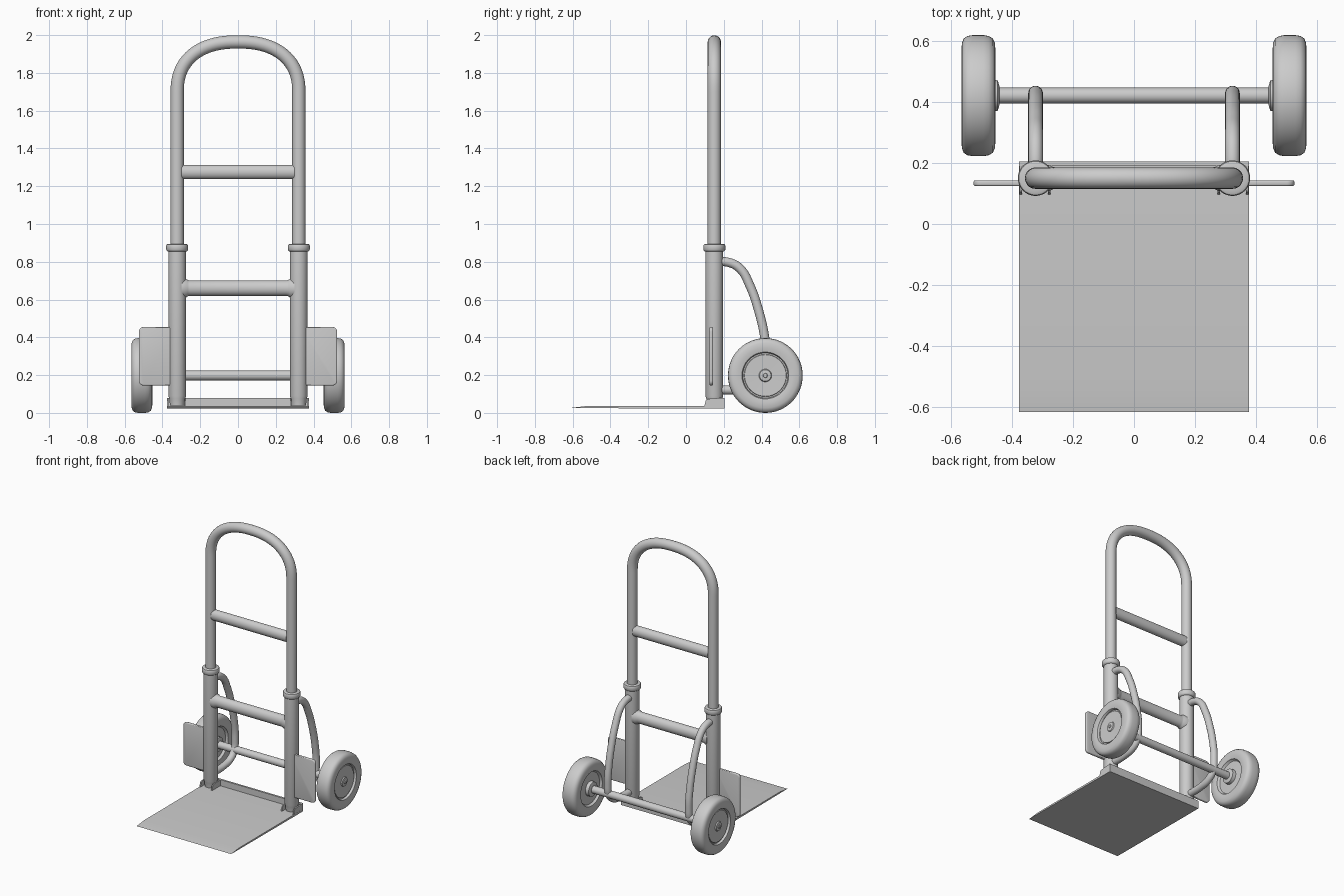
import bpy, bmesh, math

if "Cube" in bpy.data.objects:
    bpy.data.objects.remove(bpy.data.objects["Cube"])

COL_X, COL_Y = 0.322, 0.15      # side column centre
WHEEL_Y, WHEEL_Z = 0.42, 0.198  # axle centre


def finish(bm, name, angle=35):
    bmesh.ops.remove_doubles(bm, verts=bm.verts, dist=1e-5)
    bmesh.ops.recalc_face_normals(bm, faces=bm.faces)
    me = bpy.data.meshes.new(name)
    bm.to_mesh(me)
    bm.free()
    ob = bpy.data.objects.new(name, me)
    bpy.context.collection.objects.link(ob)
    bpy.ops.object.select_all(action='DESELECT')
    ob.select_set(True)
    bpy.context.view_layer.objects.active = ob
    bpy.ops.object.shade_smooth_by_angle(angle=math.radians(angle))
    return ob


def lathe(name, profile, place, n=48):
    """Spin (offset, radius) pairs; place(a, u, v) maps axis and cross-section to xyz."""
    bm = bmesh.new()
    rings = []
    for a, r in profile:
        rings.append([bm.verts.new(place(a, r * math.cos(2 * math.pi * i / n),
                                         r * math.sin(2 * math.pi * i / n))) for i in range(n)])
    for p, q in zip(rings, rings[1:]):
        for i in range(n):
            j = (i + 1) % n
            bm.faces.new((p[i], p[j], q[j], q[i]))
    bm.faces.new(rings[0])
    bm.faces.new(rings[-1])
    return finish(bm, name)


def prism(name, pts, x0, x1, bevel=0):
    """Extrude a (y, z) outline from x0 to x1."""
    bm = bmesh.new()
    f = bm.faces.new([bm.verts.new((x0, y, z)) for y, z in pts])
    ext = bmesh.ops.extrude_face_region(bm, geom=[f])
    for v in ext['geom']:
        if isinstance(v, bmesh.types.BMVert):
            v.co.x = x1
    if bevel:
        bmesh.ops.bevel(bm, geom=bm.edges[:], offset=bevel, segments=2, affect='EDGES', profile=0.5)
    return finish(bm, name)


def tube(name, pts, radius, smooth=False):
    cu = bpy.data.curves.new(name, 'CURVE')
    cu.dimensions = '3D'
    cu.bevel_depth, cu.bevel_resolution, cu.use_fill_caps = radius, 8, True
    if smooth:
        sp = cu.splines.new('BEZIER')
        sp.bezier_points.add(len(pts) - 1)
        for b, p in zip(sp.bezier_points, pts):
            b.co = p
            b.handle_left_type = b.handle_right_type = 'AUTO'
        sp.resolution_u = 8
    else:
        sp = cu.splines.new('POLY')
        sp.points.add(len(pts) - 1)
        for b, p in zip(sp.points, pts):
            b.co = (*p, 1)
    ob = bpy.data.objects.new(name, cu)
    bpy.context.collection.objects.link(ob)
    bpy.ops.object.select_all(action='DESELECT')
    ob.select_set(True)
    bpy.context.view_layer.objects.active = ob
    bpy.ops.object.convert(target='MESH')
    bpy.ops.object.shade_smooth_by_angle(angle=math.radians(35))


# Handle: inverted U with a squarish arch
arch = [(-COL_X, COL_Y, 0.85)]
for i in range(41):
    t = math.pi * (1 - i / 40)
    c, s = math.cos(t), max(math.sin(t), 0)
    arch.append((math.copysign(COL_X * abs(c) ** 0.86, c), COL_Y, 1.70 + 0.264 * s ** 0.86))
arch.append((COL_X, COL_Y, 0.85))
tube("handle_tube", arch, 0.035)

# Cross bars with flared welded ends
for name, z, r, e in (("upper_crossbar", 1.275, 0.038, 0.288), ("lower_crossbar", 0.66, 0.041, 0.274)):
    half = [(e + 0.025, r + 0.012), (e, r + 0.008), (e - 0.008, r + 0.002), (e - 0.018, r)]
    prof = [(-a, q) for a, q in half] + half[::-1]
    # outer end stays buried within the column
    lathe(name, prof if r > 0.04 else [(-0.3, r), (-0.27, r), (0.27, r), (0.3, r)],
          lambda a, u, v, z=z: (a, COL_Y + u * 0.85, z + v), 32)

# Axle
lathe("axle", [(-0.5, 0.026), (0.5, 0.026)], lambda a, u, v: (a, WHEEL_Y + u, WHEEL_Z + v), 32)

# Toe plate: thin, tapering to the front edge
prism("toe_plate", [(-0.615, 0.026), (-0.53, 0.036), (0.2, 0.036), (0.2, 0.022), (0.1, 0.022)],
      -0.376, 0.376)
prism("toe_plate_back_lip", [(0.19, 0.022), (0.204, 0.022), (0.204, 0.08), (0.19, 0.08)], -0.376, 0.376)

# Wheel half-profile (x offset, radius) from the inner to the outer side
wheel = [(0.44, 0.03), (0.446, 0.05), (0.47, 0.052), (0.472, 0.112), (0.466, 0.118), (0.457, 0.122),
         (0.453, 0.145), (0.455, 0.172), (0.462, 0.187), (0.475, 0.195), (0.492, 0.198),
         (0.528, 0.198), (0.545, 0.195), (0.557, 0.187), (0.563, 0.172), (0.565, 0.145),
         (0.561, 0.124), (0.555, 0.120), (0.545, 0.119), (0.545, 0.112), (0.551, 0.110),
         (0.549, 0.034), (0.556, 0.030), (0.558, 0.012), (0.563, 0.010), (0.563, 0.002)]

for side, s in (("left", -1), ("right", 1)):
    def upright(a, u, v, s=s):
        return (s * COL_X + u, COL_Y + v, a)

    # Lower column sleeve and its collar
    lathe(side + "_column", [(0.04, 0.038), (0.075, 0.042), (0.09, 0.047), (0.87, 0.047)], upright)
    lathe(side + "_collar", [(0.852, 0.045), (0.857, 0.054), (0.864, 0.058), (0.885, 0.058),
                             (0.892, 0.055), (0.895, 0.048), (0.895, 0.03)], upright)

    # Bent support from column round the axle and back
    loop = [(0.16, 0.80), (0.225, 0.797), (0.285, 0.765), (0.34, 0.67), (0.385, 0.54), (0.415, 0.41),
            (0.428, 0.28), (0.415, 0.19), (0.37, 0.145), (0.29, 0.125), (0.16, 0.122)]
    tube(side + "_axle_support", [(s * COL_X, y, z) for y, z in loop], 0.024, True)

    # Wheel
    lathe(side + "_wheel", wheel, lambda a, u, v, s=s: (s * a, WHEEL_Y + u, WHEEL_Z + v), 64)

    # Side guard: thin plate with rounded outer corners
    outline = [(0.33, 0.145)]
    for cz, a0 in ((0.17, -90), (0.43, 0)):
        for k in range(7):
            a = math.radians(a0 + 15 * k)
            outline.append((0.50 + 0.025 * math.cos(a), cz + 0.025 * math.sin(a)))
    outline.append((0.33, 0.455))
    bm = bmesh.new()
    f = bm.faces.new([bm.verts.new((s * x, 0.124, z)) for x, z in outline])
    ext = bmesh.ops.extrude_face_region(bm, geom=[f])
    for v in ext['geom']:
        if isinstance(v, bmesh.types.BMVert):
            v.co.y = 0.143
    rim = [e for e in bm.edges if abs(e.verts[0].co.y - e.verts[1].co.y) < 1e-6]
    bmesh.ops.bevel(bm, geom=rim, offset=0.006, segments=3, affect='EDGES', profile=0.5)
    finish(bm, side + "_side_guard")

    # Foot bracket cheeks either side of the column
    cheek = [(0.095, 0.03), (0.105, 0.066), (0.115, 0.074), (0.2, 0.08), (0.2, 0.03)]
    for part, x in (("outer", 0.367), ("inner", 0.274)):
        prism(f"{side}_foot_bracket_{part}", cheek, s * x, s * (x + 0.008))
